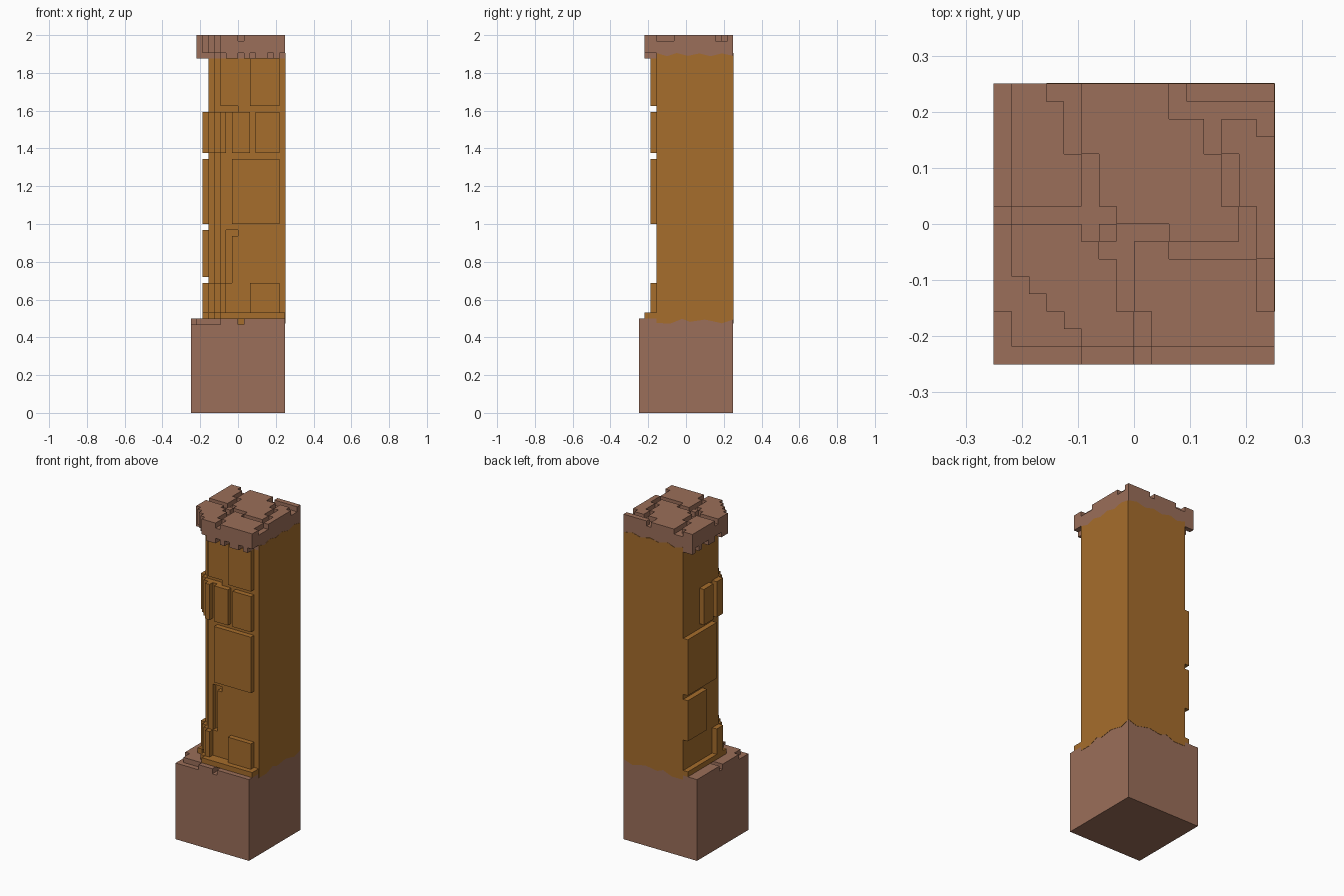
import bpy, bmesh, math
from mathutils import Vector

cube = bpy.data.objects.get("Cube")
if cube:
    bpy.data.objects.remove(cube, do_unlink=True)

U = 1 / 32          # grid unit: the pillar is 16 x 16 x 64 units


def material(name, colour):
    m = bpy.data.materials.new(name)
    m.use_nodes = True
    m.diffuse_color = colour
    bsdf = m.node_tree.nodes["Principled BSDF"]
    bsdf.inputs["Base Color"].default_value = colour
    bsdf.inputs["Roughness"].default_value = 0.9
    return m


STONE = material("dusty brown stone", (0.328, 0.156, 0.100, 1))
BRICK = material("ochre brick", (0.381, 0.153, 0.025, 1))


def finish(name, bm, mat):
    bmesh.ops.recalc_face_normals(bm, faces=bm.faces)
    me = bpy.data.meshes.new(name)
    bm.to_mesh(me)
    bm.free()
    me.materials.append(mat)
    ob = bpy.data.objects.new(name, me)
    bpy.context.collection.objects.link(ob)
    return ob


def box(x0, x1, y0, y1, z0, z1):
    return {(x, y, z) for x in range(x0, x1) for y in range(y0, y1) for z in range(z0, z1)}


def stepped(inset, z0, z1):
    """Square against the two flat sides, with a stepped outer corner."""
    return {c for c in box(inset, 16, inset, 16, z0, z1) if c[0] + c[1] >= inset + 5
            or inset == 0}


def from_cells(name, cells, mat):
    """Skin a set of grid cells, then merge the coplanar faces."""
    bm = bmesh.new()
    verts = {}
    for c in cells:
        for axis in range(3):
            for side in (0, 1):
                n = list(c)
                n[axis] += 2 * side - 1
                if tuple(n) in cells:
                    continue
                a, b = (axis + 1) % 3, (axis + 2) % 3
                quad = []
                for da, db in ((0, 0), (1, 0), (1, 1), (0, 1)):
                    p = list(c)
                    p[axis] += side
                    p[a] += da
                    p[b] += db
                    p = tuple(p)
                    if p not in verts:
                        verts[p] = bm.verts.new((p[0] * U - 0.25, p[1] * U - 0.25, p[2] * U))
                    quad.append(verts[p])
                bm.faces.new(quad if side else quad[::-1])
    bmesh.ops.dissolve_limit(bm, angle_limit=0.01, verts=bm.verts, edges=bm.edges)
    return finish(name, bm, mat)


# Plinth with cracks and a worn outer corner
plinth = box(0, 16, 0, 16, 0, 16)
plinth -= box(0, 1, 0, 3, 15, 16) | box(0, 5, 0, 1, 15, 16)
plinth -= box(8, 9, 0, 4, 15, 16) | box(0, 3, 8, 9, 15, 16)
from_cells("plinth", plinth, STONE)

# Shaft core with shallow mortar grooves
shaft = stepped(3, 16, 60) | box(8, 9, 3, 4, 15, 16)
shaft -= box(6, 7, 3, 4, 22, 31) | box(7, 8, 3, 4, 30, 31)
shaft -= box(5, 8, 3, 4, 51, 52)
from_cells("shaft", shaft, BRICK)

# Ledge where the shaft meets the plinth
ledge = (box(4, 16, 1, 3, 16, 17) | box(2, 3, 4, 16, 16, 17)) - box(4, 5, 1, 2, 16, 17)
from_cells("shaft_ledge", ledge, BRICK)

# Raised bricks on the front: x0, x1, z0, z1
for n, (x0, x1, z0, z1) in enumerate([(10, 15, 17, 22), (7, 15, 32, 43), (7, 10, 44, 51),
                                      (11, 15, 44, 51), (10, 15, 52, 60)]):
    from_cells(f"front_brick_{n + 1}", box(x0, x1, 2, 3, z0, z1), BRICK)

# Raised bricks on the outer side: y0, y1, z0, z1
for n, (y0, y1, z0, z1) in enumerate([(10, 16, 23, 31), (7, 16, 32, 43), (8, 11, 44, 51)]):
    from_cells(f"side_brick_{n + 1}", box(2, 3, y0, y1, z0, z1), BRICK)

# Bricks wrapping the stepped corner
for n, (z0, z1) in enumerate([(17, 22), (44, 51)]):
    wrap = {c for c in stepped(2, z0, z1) - stepped(3, z0, z1) if c[0] < 6 and 2 < c[0] + c[1] < 9}
    from_cells(f"corner_brick_{n + 1}", wrap, BRICK)

# Capital: solid slab, ragged lower lip and cracked top
cap = stepped(1, 61, 64) | stepped(3, 60, 61)
lip = stepped(1, 60, 61) - stepped(3, 60, 61)
cap |= {c for c in lip if (c[1] < 3 and c[0] in (6, 7, 9, 11, 12, 14))
        or (c[0] < 3 and c[1] in (5, 6, 9, 10, 13, 15))}
cracks = [(8, 9, 0, 3), (7, 8, 3, 6), (6, 8, 6, 7), (5, 6, 7, 8), (0, 6, 8, 9), (6, 7, 8, 9),
          (7, 10, 7, 8), (10, 15, 6, 7), (14, 15, 7, 9), (13, 14, 9, 12), (12, 13, 12, 14),
          (10, 13, 14, 15), (10, 11, 15, 16), (13, 16, 14, 15), (15, 16, 13, 14),
          (15, 16, 3, 6), (5, 6, 9, 12), (4, 5, 12, 15), (3, 5, 15, 16)]
for x0, x1, y0, y1 in cracks:
    cap -= box(x0, x1, y0, y1, 63, 64)
from_cells("capital", cap, STONE)

# Thin wavy brick panels on the two flat sides
LOW = [(-0.156, 0.475), (-0.08, 0.474), (-0.02, 0.498), (0.02, 0.482), (0.10, 0.494),
       (0.14, 0.486), (0.19, 0.474), (0.25, 0.494)]
HIGH = [(-0.156, 1.905), (-0.10, 1.888), (-0.05, 1.905), (0.01, 1.890), (0.07, 1.903),
        (0.13, 1.888), (0.19, 1.903), (0.25, 1.890)]


def wavy_panel(name, place, out):
    bm = bmesh.new()
    face = bm.faces.new([bm.verts.new(place(t, z)) for t, z in LOW + HIGH[::-1]])
    new = bmesh.ops.extrude_face_region(bm, geom=[face])["geom"]
    bmesh.ops.translate(bm, vec=Vector(out) * 0.002,
                        verts=[v for v in new if isinstance(v, bmesh.types.BMVert)])
    finish(name, bm, BRICK)


wavy_panel("right_wavy_panel", lambda t, z: (0.2495, t, z), (1, 0, 0))
wavy_panel("back_wavy_panel", lambda t, z: (t, 0.2495, z), (0, 1, 0))
